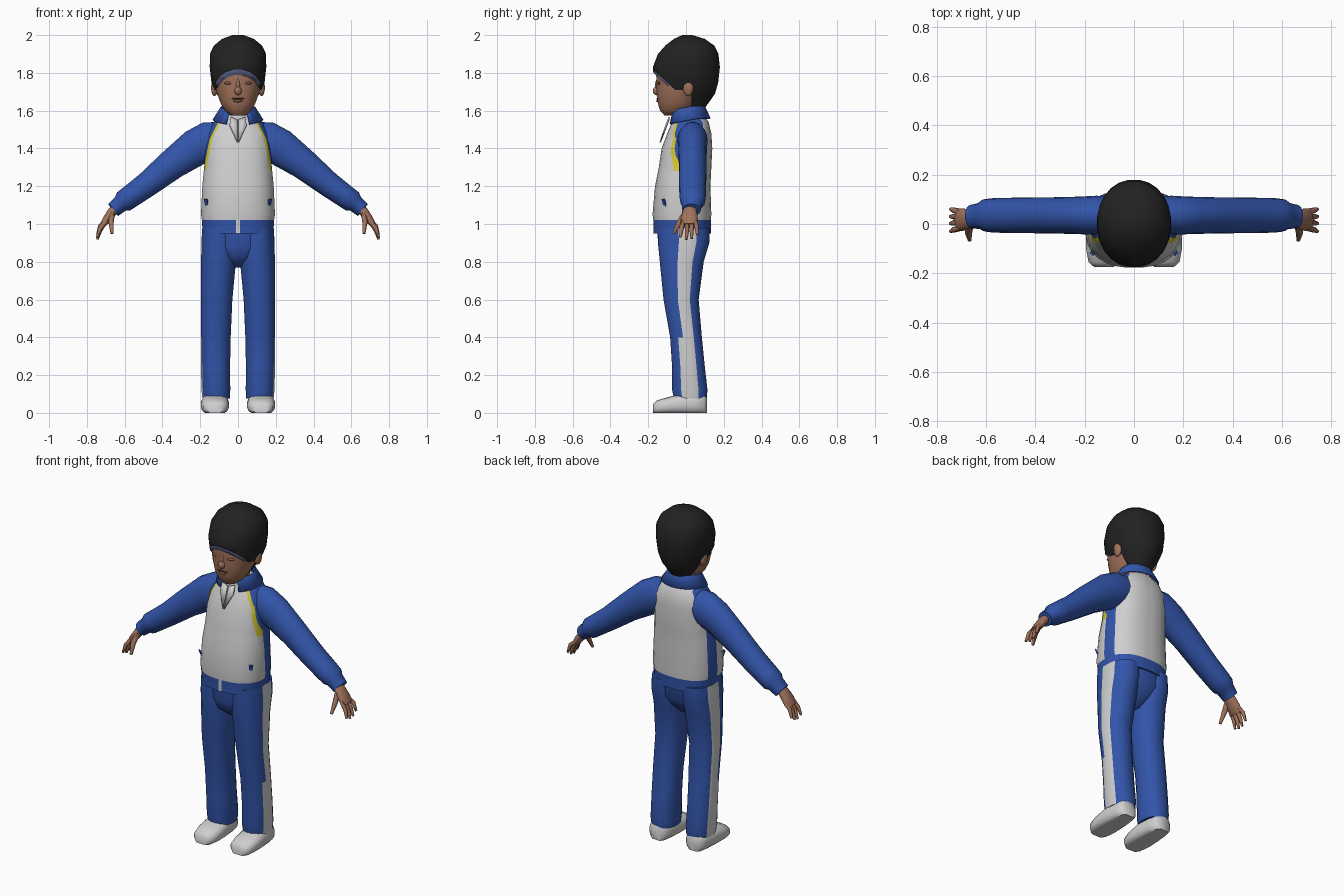
import bpy, bmesh, math
from mathutils import Vector, Matrix

old = bpy.data.objects.get("Cube")
if old:
    bpy.data.objects.remove(old, do_unlink=True)


def material(name, rgb):
    m = bpy.data.materials.new(name)
    m.use_nodes = True
    m.diffuse_color = (*rgb, 1)
    m.node_tree.nodes["Principled BSDF"].inputs["Base Color"].default_value = (*rgb, 1)
    return m


BLUE = material("tracksuit blue", (0.032, 0.09, 0.40))
WHITE = material("off white", (0.62, 0.62, 0.63))
YELLOW = material("piping yellow", (0.68, 0.58, 0.03))
SKIN = material("skin", (0.36, 0.17, 0.105))
SHADE = material("dark skin", (0.22, 0.10, 0.065))
HAIR = material("black hair", (0.016, 0.016, 0.016))
SLATE = material("slate blue", (0.12, 0.14, 0.28))
LIPS = material("mouth brown", (0.07, 0.03, 0.025))


def finish(name, bm, mats, mirror=False, rule=None, angle=45):
    """Turn a bmesh into a smooth shaded object, colouring faces by a rule."""
    bmesh.ops.recalc_face_normals(bm, faces=bm.faces)
    if rule:
        for f in bm.faces:
            f.material_index = rule(f.calc_center_median())
    me = bpy.data.meshes.new(name)
    bm.to_mesh(me)
    bm.free()
    ob = bpy.data.objects.new(name, me)
    bpy.context.collection.objects.link(ob)
    for m in mats:
        me.materials.append(m)
    bpy.ops.object.select_all(action='DESELECT')
    ob.select_set(True)
    bpy.context.view_layer.objects.active = ob
    bpy.ops.object.shade_smooth_by_angle(angle=math.radians(angle))
    if mirror:
        ob.modifiers.new("Mirror", 'MIRROR')
    return ob


def power(v, n):
    return math.copysign(abs(v) ** (2 / n), v)


def oval(n=20, p=2.0):
    """Unit oval whose first face is centred on angle zero."""
    angles = [2 * math.pi * (i - 0.5) / n for i in range(n)]
    return [(power(math.cos(a), p), power(math.sin(a), p)) for a in angles]


def loft(rings):
    bm = bmesh.new()
    loops = [[bm.verts.new(v) for v in r] for r in rings]
    n = len(loops[0])
    for a, b in zip(loops, loops[1:]):
        for i in range(n):
            bm.faces.new((a[i], a[(i + 1) % n], b[(i + 1) % n], b[i]))
    bm.faces.new(loops[0])
    bm.faces.new(loops[-1])
    return bm


def stack(sections, n=20, p=2.0):
    """Loft upright sections of (z, centre x, half width, front y, back y)."""
    return loft([[(cx + rx * c, (f + b) / 2 + (b - f) / 2 * s, z) for c, s in oval(n, p)]
                 for z, cx, rx, f, b in sections])


def tube(path, n=14):
    """Loft along a path of (x, y, z, thickness radius, y radius)."""
    pts = [Vector(q[:3]) for q in path]
    rings = []
    for i, q in enumerate(path):
        t = (pts[min(i + 1, len(pts) - 1)] - pts[max(i - 1, 0)]).normalized()
        side = (Vector((0, 1, 0)) - t * t.y).normalized()
        up = t.cross(side)
        rings.append([pts[i] + up * (q[3] * c) + side * (q[4] * s) for c, s in oval(n)])
    return loft(rings)


def cut(bm, point, normal, clear=False):
    """Slice by a plane; when clearing, drop the outer side and cap the hole."""
    res = bmesh.ops.bisect_plane(bm, geom=bm.verts[:] + bm.edges[:] + bm.faces[:], dist=1e-5,
                                 plane_co=point, plane_no=normal, clear_outer=clear)
    if clear:
        edges = [e for e in res["geom_cut"] if isinstance(e, bmesh.types.BMEdge)]
        bmesh.ops.holes_fill(bm, edges=edges, sides=0)


def blob(name, loc, size, mat, mirror=False):
    bm = bmesh.new()
    bmesh.ops.create_uvsphere(bm, u_segments=14, v_segments=9, radius=1,
                              matrix=Matrix.Translation(loc) @ Matrix.Diagonal((*size, 1)))
    return finish(name, bm, [mat], mirror)


# Jacket body: raglan seams, side strips and hem are cut into the surface
torso = stack([(0.95, 0, .188, -.174, .132), (1.02, 0, .192, -.174, .132),
               (1.05, 0, .197, -.178, .135), (1.2, 0, .19, -.165, .13),
               (1.3, 0, .18, -.145, .135), (1.4, 0, .175, -.13, .14),
               (1.48, 0, .163, -.1, .135), (1.54, 0, .13, -.075, .12),
               (1.58, 0, .08, -.055, .09)], 28, 2.4)
seam = [(.085, 1.58), (.15, 1.45), (.185, 1.28)]
PIPING = 0.013
for s in (-1, 1):
    for (x0, z0), (x1, z1) in zip(seam, seam[1:]):
        for off in (0, PIPING):
            cut(torso, (s * (x0 - off), 0, z0), (s * (z0 - z1), 0, x1 - x0))
    cut(torso, (s * .01, 0, 0), (1, 0, 0))
for z in (1.02, 1.28, 1.45):
    cut(torso, (0, 0, z), (0, 0, 1))
for y in (-.02, .05):
    cut(torso, (0, y, 0), (0, 1, 0))


def jacket_colour(c):
    x = abs(c.x)
    if c.z < 1.02:
        return 1 if x < .01 and c.y < 0 and c.z > .96 else 0
    if -.02 < c.y < .05 and x > .06:
        return 0
    if c.z > 1.28:
        (x0, z0), (x1, z1) = seam[:2] if c.z > 1.45 else seam[1:]
        d = x - (x0 + (x1 - x0) * (z0 - c.z) / (z0 - z1))
        if d > 0:
            return 0
        if d > -PIPING and c.y < 0:
            return 2
    return 1


finish("jacket_body", torso, [BLUE, WHITE, YELLOW], rule=jacket_colour)

# Sleeves with gathered cuffs
finish("sleeves", tube([(.08, .035, 1.46, .085, .07), (.15, .035, 1.44, .105, .08),
                        (.225, .035, 1.405, .1, .076), (.35, .035, 1.315, .082, .073),
                        (.48, .035, 1.21, .068, .072), (.57, .035, 1.145, .062, .07),
                        (.605, .035, 1.12, .06, .066), (.622, .033, 1.107, .046, .054),
                        (.66, .03, 1.075, .042, .048)], 18), [BLUE], True)

# Hands
finish("palms", tube([(.635, .025, 1.1, .024, .03), (.665, .02, 1.065, .026, .038),
                      (.695, .018, 1.025, .022, .046), (.715, .018, .995, .016, .042)]), [SKIN], True)
for name, y, tip, drop in (("index", -.016, -.03, .012), ("middle", .007, .002, 0),
                           ("ring", .03, .03, .005), ("little", .05, .06, .025)):
    finish(name + "_fingers", tube([(.7, y, 1.015, .013, .012),
                                    (.73, (y + tip) / 2, .965 + drop, .012, .012),
                                    (.745, tip, .918 + drop, .007, .007)], 8), [SKIN], True)
finish("thumbs", tube([(.665, 0, 1.06, .015, .017), (.672, -.035, 1.01, .015, .015),
                       (.667, -.065, .95, .008, .008)], 8), [SKIN], True)

# Trousers: pelvis plus two legs, with one strip of faces as the side stripe
finish("trouser_seat", stack([(.77, 0, .03, -.07, .03), (.82, 0, .11, -.132, .08),
                              (.88, 0, .17, -.148, .118), (.98, 0, .183, -.155, .125)], 20, 2.3), [BLUE])
finish("trouser_legs", stack([(.075, .116, .073, -.065, .11), (.12, .117, .077, -.074, .115),
                              (.25, .119, .078, -.075, .1), (.4, .118, .08, -.085, .085),
                              (.6, .113, .084, -.12, .068), (.8, .103, .093, -.14, .095),
                              (.9, .1, .095, -.15, .125), (.98, .098, .092, -.152, .125)], 20, 2.2),
       [BLUE, WHITE], True, lambda c: int(c.x > .17 and abs(c.y - .01) < .045 and
                                          c.x > .184))

# Shoes with flat soles
shoe = [(-.175, .04, .045), (-.155, .063, .066), (-.1, .074, .082), (-.03, .074, .1),
        (.05, .066, .105), (.095, .055, .1), (.11, .035, .085)]
finish("shoes", loft([[(.122 + rx * c, y, max(0, h * (.45 + .55 * s))) for c, s in oval(18, 2.6)]
                      for y, rx, h in shoe]), [WHITE], True)

# Neck and undershirt
finish("neck", stack([(1.5, 0, .07, -.055, .075), (1.58, 0, .062, -.058, .07),
                      (1.68, 0, .065, -.06, .075)]), [SKIN])
finish("shirt_neckband", stack([(1.5, 0, .08, -.085, .08), (1.575, 0, .07, -.072, .08)]), [WHITE])

# Open folded collar
bm = bmesh.new()
rows = []
for i in range(21):
    u = i / 10 - 1
    a = u * math.radians(152)
    front = max(0, abs(u) - .45)
    x, y = math.sin(a), math.cos(a)
    rows.append([bm.verts.new(v) for v in (
        (.078 * x, .005 + .08 * y, 1.60 - .02 * front),
        (.092 * x, .01 + .09 * y, 1.625 - .04 * front),
        (.135 * x, .015 + .115 * y, 1.56 - .055 * front))])
for a, b in zip(rows, rows[1:]):
    for j in (0, 1):
        bm.faces.new((a[j], b[j], b[j + 1], a[j + 1]))
collar = finish("jacket_collar", bm, [BLUE])
collar.modifiers.new("Solidify", 'SOLIDIFY').thickness = 0.008

# Small lapels of the undershirt
bm = bmesh.new()
bm.faces.new([bm.verts.new(v) for v in ((.004, -.088, 1.55), (.04, -.085, 1.565),
                                        (.045, -.102, 1.52), (.004, -.133, 1.43))])
lapels = finish("shirt_lapels", bm, [WHITE], True)
lapels.modifiers.new("Solidify", 'SOLIDIFY').thickness = 0.008

# Head and face
finish("head", stack([(1.575, 0, .04, -.115, -.02), (1.6, 0, .07, -.138, .03),
                      (1.64, 0, .093, -.15, .06), (1.7, 0, .115, -.156, .1),
                      (1.76, 0, .126, -.157, .13), (1.82, 0, .13, -.162, .15),
                      (1.92, 0, .11, -.12, .12)], 24, 2.2), [SKIN])
blob("nose", (0, -.152, 1.705), (.02, .024, .024), SKIN)
blob("nose_bridge", (0, -.148, 1.735), (.012, .016, .035), SKIN)
blob("ears", (.125, .012, 1.722), (.018, .028, .045), SKIN, True)
blob("eyes", (.048, -.142, 1.746), (.026, .011, .008), SHADE, True)
blob("mouth", (0, -.147, 1.664), (.036, .01, .005), LIPS)
blob("lower_lip", (0, -.146, 1.652), (.025, .012, .008), SHADE)


# Hair: one rounded volume, sliced into cap, nape and hairline
def hair_volume():
    return stack([(1.62, 0, .065, -.03, .105), (1.69, 0, .115, -.14, .155),
                  (1.75, 0, .142, -.17, .172), (1.83, 0, .151, -.177, .181),
                  (1.9, 0, .15, -.15, .173), (1.945, 0, .128, -.11, .15),
                  (1.98, 0, .085, -.065, .1), (2.0, 0, .03, -.02, .035)], 24, 2.1)


slope = (0, -.11, -.12)
cap = hair_volume()
cut(cap, (0, -.18, 1.822), slope, True)
cut(cap, (0, 0, 1.71), (0, 0, -1), True)
finish("hair_cap", cap, [HAIR])

nape = hair_volume()
cut(nape, (0, .03, 0), (0, -1, 0), True)
cut(nape, (0, 0, 1.715), (0, 0, 1), True)
finish("hair_nape", nape, [HAIR])

line = hair_volume()
cut(line, (0, -.18, 1.808), slope, True)
cut(line, (0, -.18, 1.822), (0, .11, .12), True)
cut(line, (0, -.09, 0), (0, 1, 0), True)
finish("hairline", line, [SLATE])

# Pocket slits
bm = bmesh.new()
bmesh.ops.create_cube(bm, size=1, matrix=Matrix.Translation((.166, -.115, 1.11)) @
                      Matrix.Rotation(math.radians(-50), 4, 'Z') @
                      Matrix.Rotation(math.radians(20), 4, 'Y') @ Matrix.Diagonal((.008, .02, .045, 1)))
finish("pocket_slits", bm, [BLUE], True)
